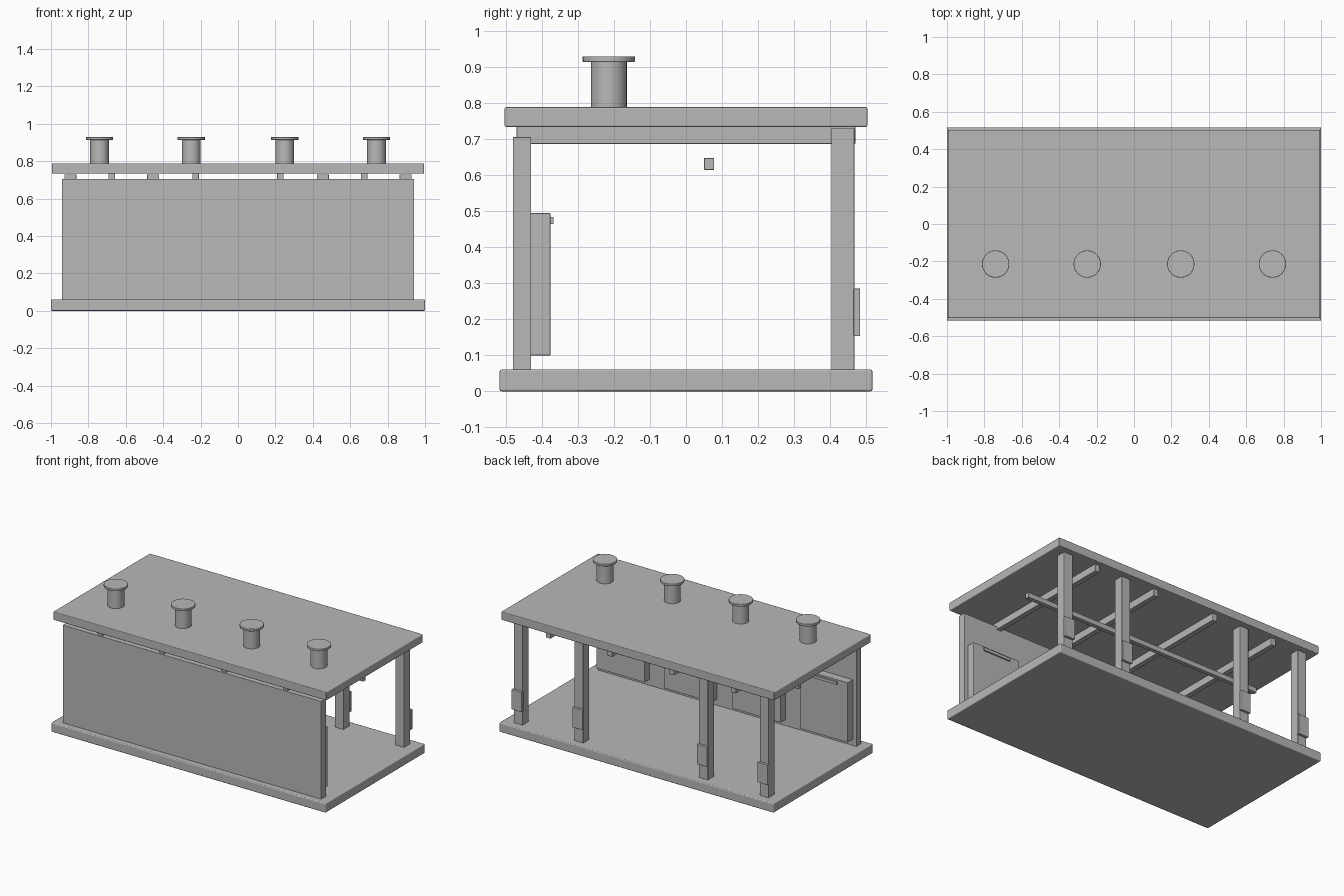
import bpy, math

if "Cube" in bpy.data.objects:
    bpy.data.objects.remove(bpy.data.objects["Cube"])

grey = bpy.data.materials.new("plain_grey")
grey.diffuse_color = (0.48, 0.48, 0.48, 1)
grey.use_nodes = True
grey.node_tree.nodes["Principled BSDF"].inputs["Base Color"].default_value = grey.diffuse_color


def finish(ob, name, bevel):
    ob.name = name
    ob.data.materials.append(grey)
    if bevel:
        m = ob.modifiers.new("soft_edges", 'BEVEL')
        m.width = bevel
        m.segments = 2
        m.limit_method = 'ANGLE'
        m.harden_normals = True
    bpy.ops.object.shade_smooth_by_angle(angle=math.radians(35))
    return ob


def box(name, x, y, z, bevel=0.002):
    """Box from (min, max) pairs on each axis."""
    bpy.ops.mesh.primitive_cube_add(size=1, location=[sum(p) / 2 for p in (x, y, z)])
    ob = bpy.context.object
    ob.scale = [p[1] - p[0] for p in (x, y, z)]
    bpy.ops.object.transform_apply(location=False, rotation=False, scale=True)
    return finish(ob, name, bevel)


def span(c, w):
    return (c - w / 2, c + w / 2)


def cylinder(name, x, y, z, r, bevel=0):
    bpy.ops.mesh.primitive_cylinder_add(vertices=32, radius=r, depth=z[1] - z[0],
                                        location=(x, y, sum(z) / 2))
    return finish(bpy.context.object, name, bevel)


# floor slab, flat roof and long wall
box("floor_slab", (-1, 1), (-0.517, 0.517), (0, 0.061), 0.006)
box("roof_slab", (-0.995, 0.995), (-0.503, 0.503), (0.733, 0.788), 0.005)
box("long_wall", (-0.942, 0.942), (-0.48, -0.429), (0.06, 0.705))

# hanging rail under the roof
box("hanging_rail", (-0.875, 0.875), (0.05, 0.078), (0.614, 0.647))

# posts on the open side, each with a small box
for x in (-0.896, -0.454, 0.454, 0.896):
    box("post", span(x, 0.064), (0.403, 0.467), (0.06, 0.729))
    box("post_box", span(x, 0.075), (0.465, 0.483), (0.153, 0.285))

# ceiling beams
for x in (-0.675, -0.226, 0.226, 0.675):
    box("ceiling_beam", span(x, 0.034), (-0.47, 0.47), (0.686, 0.735))

# wall cabinets with handles, and a roof vent above each
for x in (-0.74, -0.25, 0.25, 0.74):
    box("wall_cabinet", span(x, 0.35), (-0.431, -0.376), (0.10, 0.494))
    box("cabinet_handle", span(x, 0.2), (-0.377, -0.367), (0.464, 0.483), 0)
    cylinder("vent_pipe", x, -0.214, (0.78, 0.915), 0.05)
    cylinder("vent_cap", x, -0.214, (0.913, 0.929), 0.073, 0.003)
